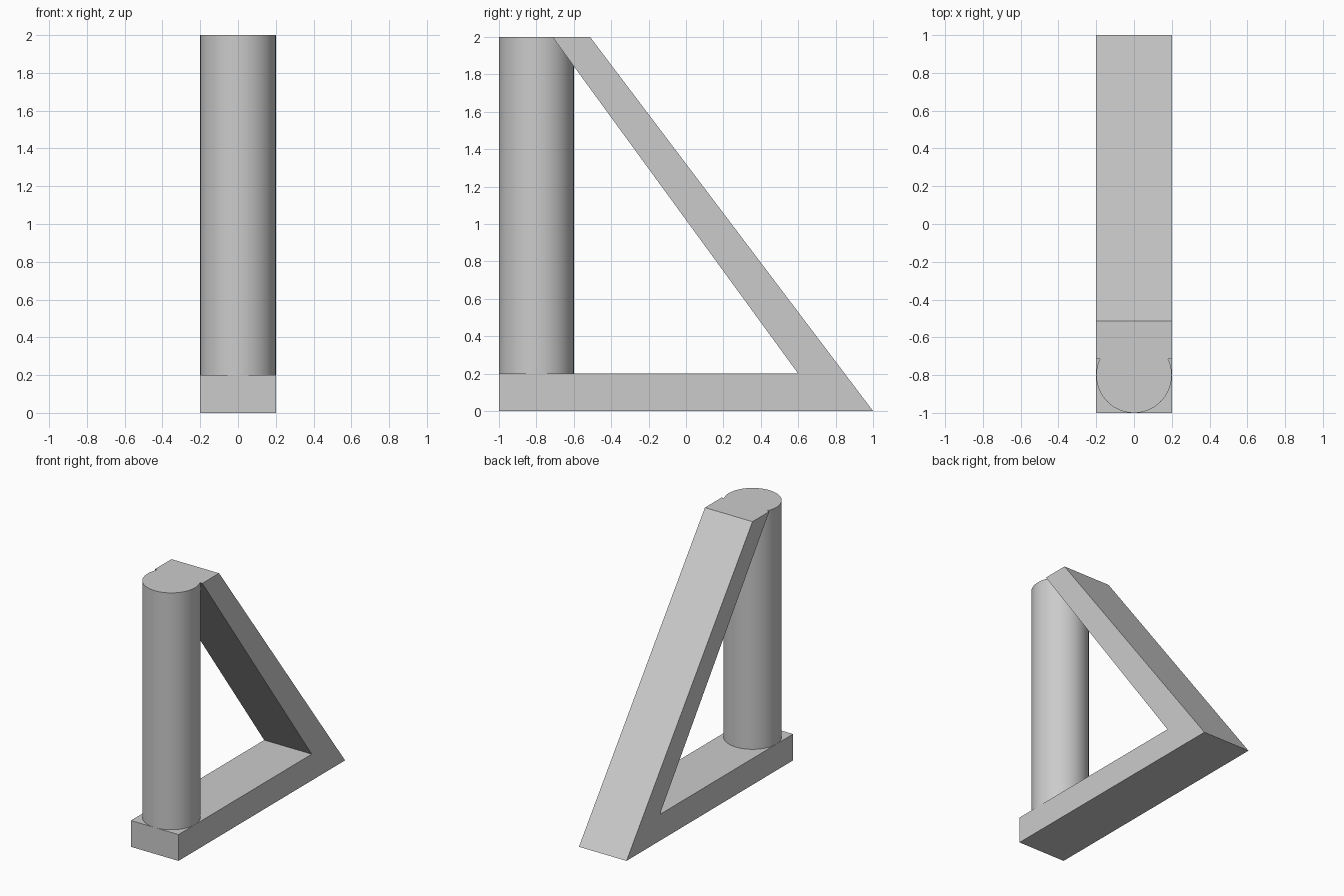
import bpy
import bmesh
import math

cube = bpy.data.objects.get("Cube")
if cube:
    bpy.data.objects.remove(cube, do_unlink=True)

grey = bpy.data.materials.new("light grey")
grey.use_nodes = True
colour = (0.6, 0.6, 0.6, 1)
grey.diffuse_color = colour
grey.node_tree.nodes["Principled BSDF"].inputs["Base Color"].default_value = colour

WIDTH = 0.4
BASE_TOP = 0.2
HEIGHT = 2.0


def extruded_profile(name, profile):
    """Extrude a (y, z) outline across the full width in x."""
    bm = bmesh.new()
    face = bm.faces.new([bm.verts.new((-WIDTH / 2, y, z)) for y, z in profile])
    result = bmesh.ops.extrude_face_region(bm, geom=[face])
    moved = [v for v in result["geom"] if isinstance(v, bmesh.types.BMVert)]
    bmesh.ops.translate(bm, verts=moved, vec=(WIDTH, 0, 0))
    bmesh.ops.recalc_face_normals(bm, faces=bm.faces)
    mesh = bpy.data.meshes.new(name)
    bm.to_mesh(mesh)
    bm.free()
    mesh.materials.append(grey)
    obj = bpy.data.objects.new(name, mesh)
    bpy.context.collection.objects.link(obj)
    return obj


# Flat base and slanted brace, joined in one bent bar
extruded_profile("base_and_brace", [
    (-1, 0), (1, 0), (-0.513, HEIGHT), (-0.714, HEIGHT),
    (0.6, BASE_TOP), (-1, BASE_TOP),
])

# Round upright column at the front
bpy.ops.mesh.primitive_cylinder_add(
    vertices=64, radius=WIDTH / 2, depth=HEIGHT - BASE_TOP,
    location=(0, -0.8, (HEIGHT + BASE_TOP) / 2))
column = bpy.context.object
column.name = "column"
column.data.materials.append(grey)
bpy.ops.object.shade_smooth_by_angle(angle=math.radians(30))
